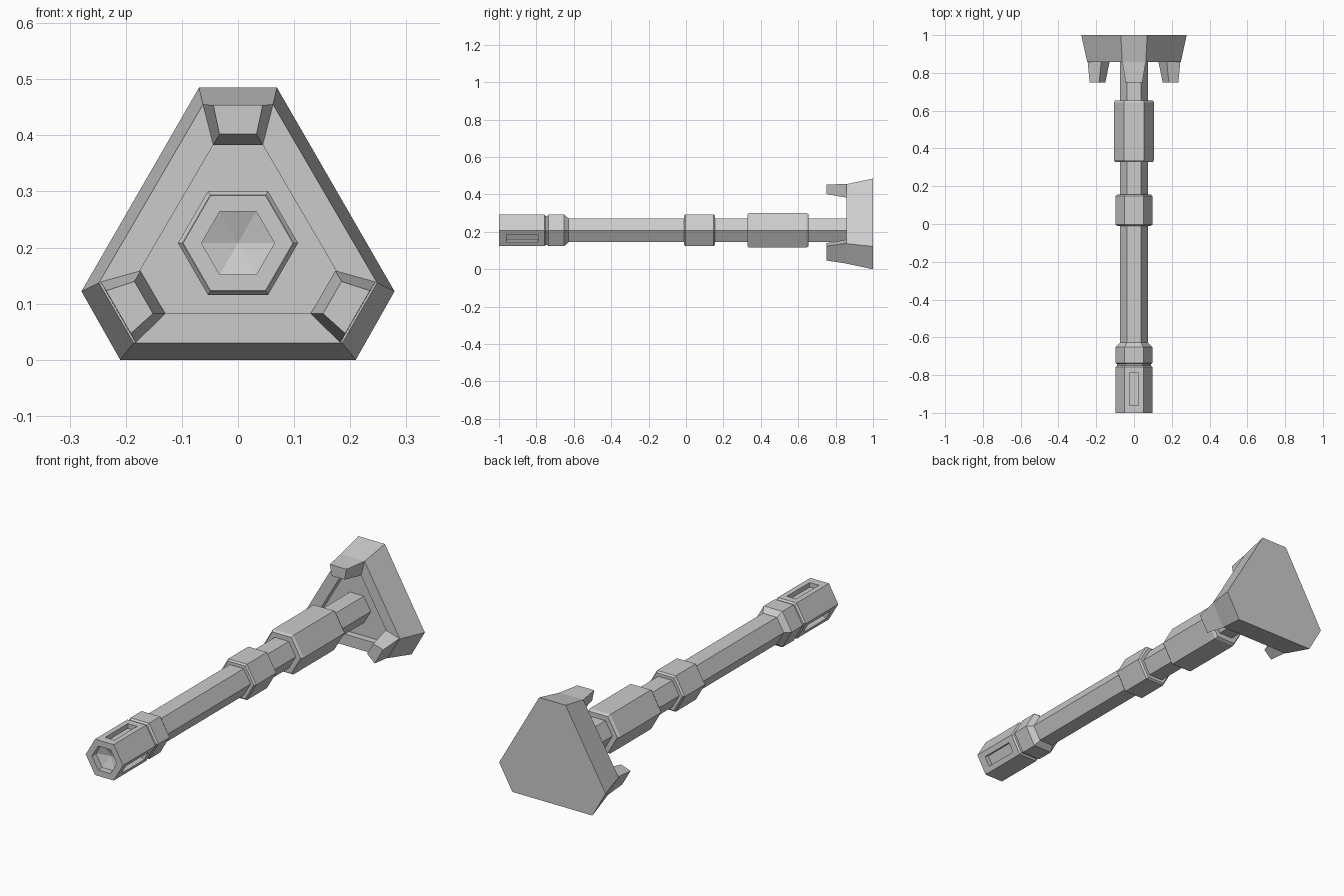
import bpy, bmesh
from math import radians, sin, cos
from mathutils import Matrix, Vector

if "Cube" in bpy.data.objects:
    bpy.data.objects.remove(bpy.data.objects["Cube"])

AXIS = Vector((0, 0, 0.208))


def loft(name, rings, caps=(True, True)):
    """Skin between point rings of equal length, with optional end caps."""
    bm = bmesh.new()
    loops = [[bm.verts.new(p) for p in r] for r in rings]
    for a, b in zip(loops, loops[1:]):
        n = len(a)
        for i in range(n):
            j = (i + 1) % n
            bm.faces.new((a[i], a[j], b[j], b[i]))
    if caps[0]:
        bm.faces.new(loops[0])
    if caps[1]:
        bm.faces.new(loops[-1])
    bmesh.ops.remove_doubles(bm, verts=bm.verts, dist=1e-5)
    bmesh.ops.recalc_face_normals(bm, faces=bm.faces)
    mesh = bpy.data.meshes.new(name)
    bm.to_mesh(mesh)
    bm.free()
    ob = bpy.data.objects.new(name, mesh)
    bpy.context.collection.objects.link(ob)
    return ob


def hexagon(y, r):
    return [(r * cos(radians(60 * i)), y, AXIS.z + r * sin(radians(60 * i))) for i in range(6)]


def spun(name, profile, caps=(True, True)):
    return loft(name, [hexagon(y, r) for y, r in profile], caps)


def turn(k):
    return Matrix.Rotation(radians(120 * k), 4, 'Y')


def about_axis(points, k):
    return [AXIS + turn(k) @ (Vector(p) - AXIS) for p in points]


# Hexagonal tube and its collars
spun("barrel", [(-0.66, 0.073), (0.9, 0.073)])
spun("middle_collar", [(-0.01, 0.09), (-0.003, 0.098), (0.147, 0.098), (0.155, 0.09)])
spun("rear_sleeve", [(0.328, 0.099), (0.338, 0.107), (0.643, 0.107), (0.655, 0.099)])
spun("muzzle_ring", [(-0.76, 0.089), (-0.742, 0.089), (-0.735, 0.098),
                     (-0.652, 0.098), (-0.627, 0.073)])

# Muzzle with hollow bore ending in a cone
muzzle = spun("muzzle", [(-0.95, 0.0), (-0.97, 0.065), (-1.0, 0.065), (-1.0, 0.098),
                         (-0.757, 0.098), (-0.75, 0.089)], (False, True))

# Vent slots on three alternate sides
for k in range(3):
    slot = [(x, y, AXIS.z + 0.063) for x, y in
            ((-0.024, -0.96), (0.024, -0.96), (0.024, -0.79), (-0.024, -0.79))]
    top = [(x, y, z + 0.06) for x, y, z in slot]
    cutter = loft(f"slot_cutter_{k}", [about_axis(slot, k), about_axis(top, k)])
    cutter.hide_render = True
    cutter.hide_set(True)
    cut = muzzle.modifiers.new("slot", 'BOOLEAN')
    cut.object = cutter
    cut.solver = 'EXACT'


def plate_ring(y, right):
    """Mirror the right-hand outline points to close the ring."""
    pts = right + [(-x, z) for x, z in reversed(right)]
    return [(x, y, z) for x, z in pts]


# Truncated triangular base plate with a recessed front
back = [(0.0695, 0.485), (0.279, 0.122), (0.21, 0.0)]
front = [(0.0625, 0.455), (0.248, 0.137), (0.186, 0.03)]
recess = [(0.044, 0.383), (0.176, 0.157), (0.129, 0.083)]
loft("base_plate", [plate_ring(1.0, back), plate_ring(0.858, front),
                    plate_ring(0.858, recess), plate_ring(0.89, recess)])

# Three tapered claws on the plate corners
for k in range(3):
    root = [(-0.0625, 0.858, 0.455), (0.0625, 0.858, 0.455),
            (0.044, 0.858, 0.383), (-0.044, 0.858, 0.383)]
    tip = [(-0.044, 0.75, 0.454), (0.044, 0.75, 0.454),
           (0.033, 0.75, 0.402), (-0.033, 0.75, 0.402)]
    loft(f"claw_{k}", [about_axis(root, k), about_axis(tip, k)])
